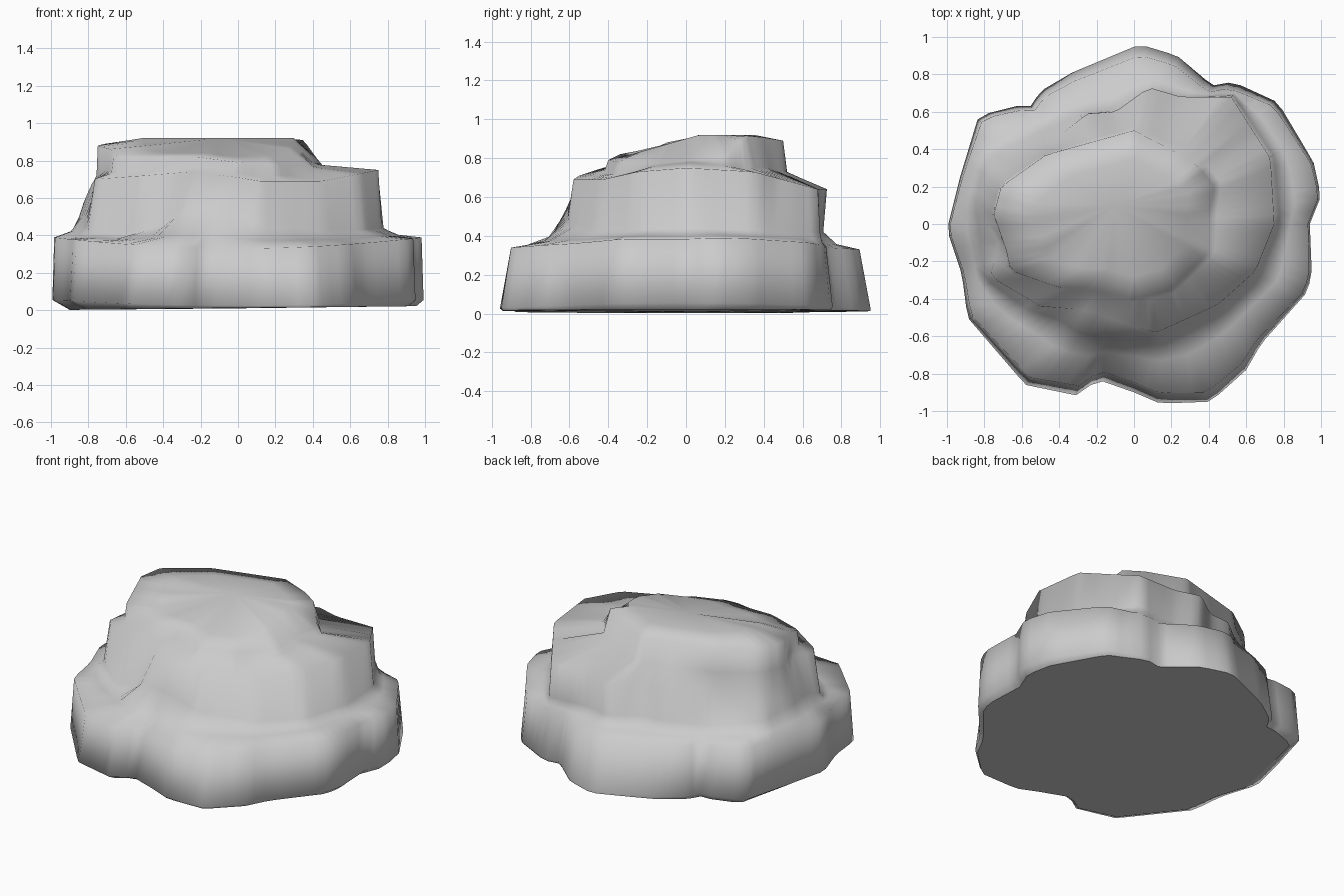
import bpy
import bmesh
import math
from mathutils import Vector

SEGMENTS = 96

# Remove the default cube only
default_cube = bpy.data.objects.get("Cube")
if default_cube:
    bpy.data.objects.remove(default_cube, do_unlink=True)

# Outline of the broad base slab, in hundredths: x, y
base_outline = [
    (100, 15), (96, 33), (77, 65), (53, 76), (42, 74), (23, 90), (3, 96),
    (-33, 81), (-50, 71), (-56, 62), (-63, 63), (-83, 58), (-93, 25),
    (-100, -3), (-92, -27), (-89, -50), (-58, -86), (-29, -92), (-20, -83),
    (0, -90), (14, -96), (41, -95), (60, -78), (68, -64), (93, -36),
    (95, -25), (94, 0)]

# Foot of the middle wall, in hundredths: x, y, z
ledge_rim = [
    (78, 3, 44), (75, 36, 43), (53, 69, 42), (25, 67, 42), (8, 71, 42),
    (-10, 61, 43), (-27, 59, 43), (-55, 47, 43), (-80, 33, 47),
    (-85, 11, 50), (-82, -10, 50), (-80, -29, 42), (-58, -45, 40),
    (-38, -52, 46), (-30, -58, 53), (-10, -62, 54), (12, -61, 47),
    (45, -47, 43), (67, -27, 43)]

# Rim of the middle wall, in hundredths: x, y, z
middle_rim = [
    (75, 0, 75), (73, 35, 73), (52, 68, 64), (25, 68, 64), (8, 73, 64),
    (-10, 60, 64), (-25, 59, 64), (-45, 43, 64), (-77, 30, 56),
    (-83, 10, 57), (-77, -2, 70), (-72, -10, 72), (-77, -28, 70),
    (-50, -44, 72), (-25, -46, 74), (0, -55, 71), (12, -58, 69),
    (45, -43, 69), (65, -25, 73)]

# Rim of the crown, in hundredths: x, y, z
crown_rim = [
    (40, 4, 79), (43, 20, 80), (35, 30, 91), (23, 38, 91), (0, 50, 89),
    (-47, 37, 89), (-71, 20, 89), (-75, 5, 88), (-68, -15, 86),
    (-66, -25, 82), (-40, -34, 82), (-22, -34, 82), (0, -40, 79),
    (20, -35, 78), (40, -15, 77)]


def sample_rim(points):
    """Resample a rim at even angles around the vertical axis."""
    corners = [Vector((x, y, rest[0] if rest else 0)) / 100
               for x, y, *rest in points]
    polar = sorted(((math.atan2(c.y, c.x) % math.tau, c) for c in corners),
                   key=lambda item: item[0])
    polar = ([(polar[-1][0] - math.tau, polar[-1][1])] + polar
             + [(polar[0][0] + math.tau, polar[0][1])])
    ring = []
    for i in range(SEGMENTS):
        angle = math.tau * i / SEGMENTS
        side = Vector((-math.sin(angle), math.cos(angle), 0))
        for (low, start), (high, end) in zip(polar, polar[1:]):
            if low <= angle < high:
                # Meet the straight edge between both corners
                span = start.dot(side) - end.dot(side)
                ring.append(start.lerp(end, start.dot(side) / span))
                break
    return ring


def reshape(ring, scale, height):
    """Copy a ring with a scale rule and a height rule."""
    return [Vector((p.x * scale(p), p.y * scale(p), height(p))) for p in ring]


def sideways(p):
    return p.x ** 2 / (p.x ** 2 + p.y ** 2)


def undercut(p):
    """The underside is tucked in more on the right flank."""
    toward_right = max(0, -p.x * 0.9 - p.y * 0.4)
    return 1 - 0.04 * sideways(p) - 0.06 * toward_right


base = sample_rim(base_outline)
ledge = sample_rim(ledge_rim)
middle = sample_rim(middle_rim)
crown = sample_rim(crown_rim)

# Base slab: underside, widest line and shelf edge
underside = reshape(base, undercut, lambda p: 0.012 + 0.01 * p.x)
widest = reshape(base, lambda p: 1, lambda p: 0.025 + 0.03 * sideways(p))
shelf = reshape(base, lambda p: 0.94 + 0.05 * sideways(p),
                lambda p: 0.33 + 0.06 * p.x ** 2)

# Sloping ground between the shelf edge and the middle wall
slope = []
for inner, outer in zip(ledge, shelf):
    p = inner.lerp(outer, 0.4)
    p.z = outer.z + 0.3 * (inner.z - outer.z)
    slope.append(p)

# Crown: foot lying on the middle level, rim and sloping cap
crown_foot = []
for rim, level in zip(crown, middle):
    p = rim.lerp(level, 0.12)
    p.z = min(rim.z - 0.01, max(level.z + 0.03, rim.z - 0.16))
    crown_foot.append(p)
cap = reshape(crown, lambda p: 0.7,
              lambda p: min(0.92, max(p.z + 0.02, 0.9 + 0.2 * p.y)))

# Skin all rings into one rock
bm = bmesh.new()
rings = [underside, widest, shelf, slope, ledge, middle, crown_foot, crown, cap]
loops = [[bm.verts.new(p) for p in ring] for ring in rings]
peak = bm.verts.new((-0.1, 0.1, 0.92))
floor = bm.verts.new((0, 0.05, 0.01))
for i in range(SEGMENTS):
    j = (i + 1) % SEGMENTS
    for lower, upper in zip(loops, loops[1:]):
        bm.faces.new((lower[i], lower[j], upper[j], upper[i])).smooth = True
    bm.faces.new((loops[-1][i], loops[-1][j], peak)).smooth = True
    # The underside stays flat-shaded
    bm.faces.new((loops[0][j], loops[0][i], floor))

mesh = bpy.data.meshes.new("layered_rock")
bm.to_mesh(mesh)
bm.free()
rock = bpy.data.objects.new("layered_rock", mesh)
bpy.context.scene.collection.objects.link(rock)

# Plain stone colour
stone = bpy.data.materials.new("stone_grey")
stone.use_nodes = True
colour = (0.6, 0.6, 0.6, 1)
stone.diffuse_color = colour
stone.node_tree.nodes["Principled BSDF"].inputs["Base Color"].default_value = colour
mesh.materials.append(stone)
